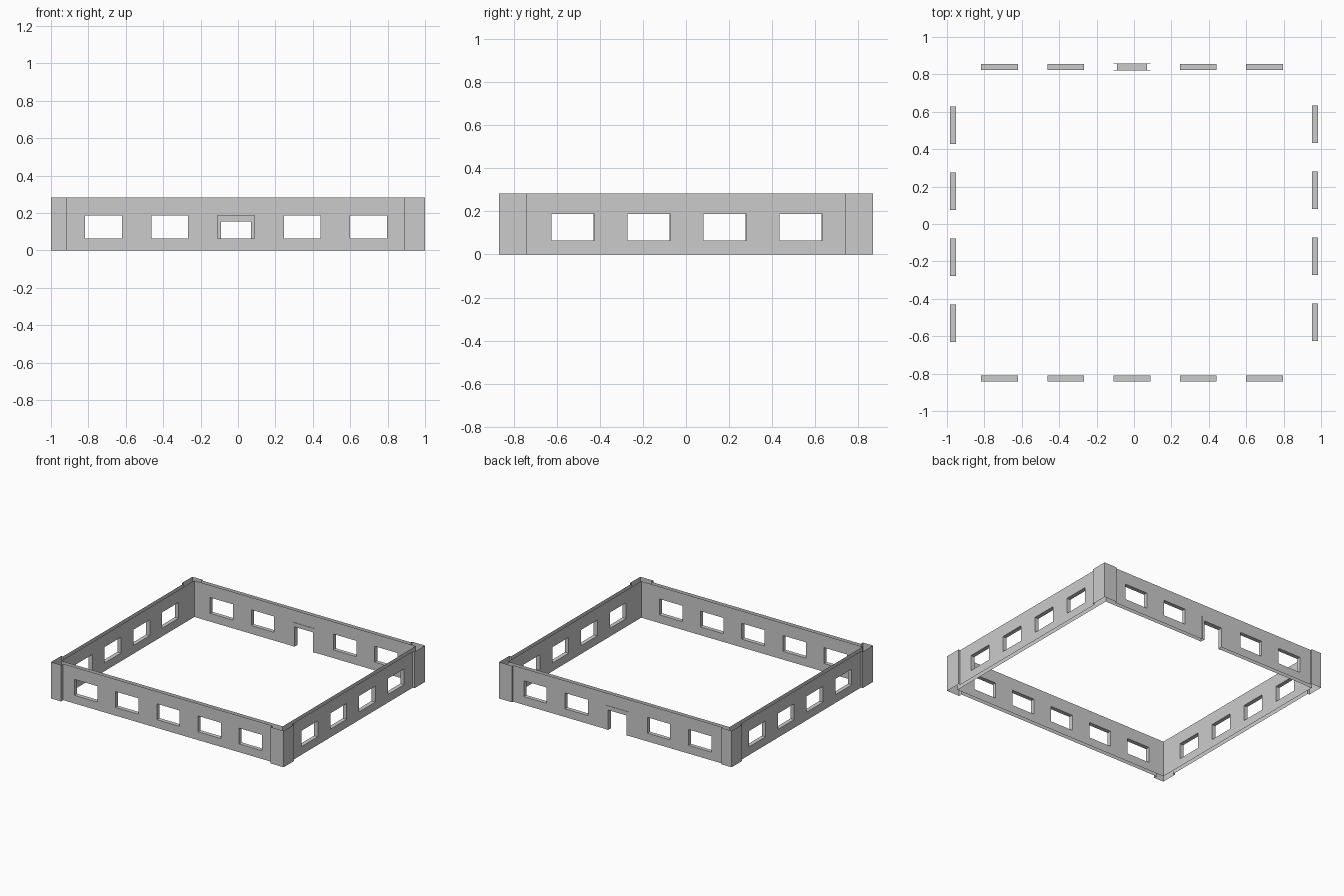
import bpy, bmesh
from mathutils import Vector

if "Cube" in bpy.data.objects:
    bpy.data.objects.remove(bpy.data.objects["Cube"])

H = 0.283                 # wall height
SILL, HEAD = 0.064, 0.187  # window bottom and top
PX, PY = 1.0, 0.868       # outer faces of the corner posts


def quad(bm, pts, normal):
    f = bm.faces.new([bm.verts.new(p) for p in pts])
    f.normal_update()
    if f.normal.dot(Vector(normal)) < 0:
        f.normal_flip()


def finish(bm, name):
    bmesh.ops.remove_doubles(bm, verts=bm.verts, dist=1e-5)
    me = bpy.data.meshes.new(name)
    bm.to_mesh(me)
    bm.free()
    ob = bpy.data.objects.new(name, me)
    bpy.context.collection.objects.link(ob)
    return ob


def place(axis):
    # (along, depth, up) -> world, for walls running along x or y
    return (lambda u, d, z: (u, d, z)) if axis == 'x' else (lambda u, d, z: (d, u, z))


def sheet(bm, P, d, u0, u1, top, holes, side):
    # flat wall skin with rectangular openings
    us = sorted({u0, u1, *[h[0] for h in holes], *[h[1] for h in holes]})
    zs = sorted({0, top, *[h[2] for h in holes], *[h[3] for h in holes]})
    for a, b in zip(us, us[1:]):
        for c, e in zip(zs, zs[1:]):
            m, n = (a + b) / 2, (c + e) / 2
            if any(h[0] < m < h[1] and h[2] < n < h[3] for h in holes):
                continue
            quad(bm, [P(a, d, c), P(b, d, c), P(b, d, e), P(a, d, e)], P(0, side, 0))


def reveal(bm, P, d0, d1, hole, s=1):
    # faces lining an opening (s=1) or wrapping a raised frame (s=-1)
    a, b, c, e = hole
    quad(bm, [P(a, d0, c), P(a, d1, c), P(a, d1, e), P(a, d0, e)], P(s, 0, 0))
    quad(bm, [P(b, d0, c), P(b, d1, c), P(b, d1, e), P(b, d0, e)], P(-s, 0, 0))
    quad(bm, [P(a, d0, e), P(b, d0, e), P(b, d1, e), P(a, d1, e)], P(0, 0, -s))
    if c > 0:
        quad(bm, [P(a, d0, c), P(b, d0, c), P(b, d1, c), P(a, d1, c)], P(0, 0, s))


def wall(name, axis, outer, inner, outer_span, inner_span, windows, door=None):
    bm = bmesh.new()
    P = place(axis)
    side = 1 if outer > 0 else -1
    holes = windows + ([door] if door else [])
    sheet(bm, P, outer, *outer_span, H, holes, side)
    sheet(bm, P, inner, *inner_span, H, holes, -side)
    for w in windows:
        reveal(bm, P, outer, inner, w)
    return finish(bm, name)


def windows(start, step, width, count, skip=()):
    return [(start + i * step, start + i * step + width, SILL, HEAD)
            for i in range(count) if i not in skip]


# Inner and outer wall planes
XO, XI = 0.984, 0.952
FO, FI, BO, BI = -0.842, -0.81, 0.855, 0.824
post_x = (-0.914, 0.888)
post_y = (-0.742, 0.74)

# Long walls
door = (-0.11, 0.087, 0, HEAD)
wall("front_wall", 'x', FO, FI, post_x, (-XI, XI), windows(-0.817, 0.354, 0.197, 5))
wall("back_wall", 'x', BO, BI, post_x, (-XI, XI),
     windows(-0.817, 0.354, 0.197, 5, skip=(2,)), door)

# Side walls
wall("left_wall", 'y', -XO, -XI, post_y, (FI, BI), windows(-0.63, 0.353, 0.2, 4))
wall("right_wall", 'y', XO, XI, post_y, (FI, BI), windows(-0.625, 0.353, 0.2, 4))

# Door frame, slightly proud of both faces of the back wall
bm = bmesh.new()
P = place('x')
opening = (-0.09, 0.07, 0, 0.155)
proud = 0.003
for d, s in ((BO, 1), (BI, -1)):
    sheet(bm, P, d + s * proud, door[0], door[1], HEAD, [opening], s)
    reveal(bm, P, d, d + s * proud, door, -1)
reveal(bm, P, BO + proud, BI - proud, opening)
finish(bm, "door_frame")

# Corner posts: L-shaped casings open at top and bottom
for sx, xname, xe in ((-1, "left", post_x[0]), (1, "right", post_x[1])):
    for sy, yname, ye, wy in ((-1, "front", post_y[0], FO), (1, "back", post_y[1], BO)):
        bm = bmesh.new()
        path = [(xe, wy), (xe, sy * PY), (sx * PX, sy * PY), (sx * PX, ye), (sx * XO, ye)]
        normals = [(-sx, 0, 0), (0, sy, 0), (sx, 0, 0), (0, -sy, 0)]
        for (a, b), n in zip(zip(path, path[1:]), normals):
            quad(bm, [(*a, 0), (*b, 0), (*b, H), (*a, H)], n)
        finish(bm, f"{yname}_{xname}_corner_post")
